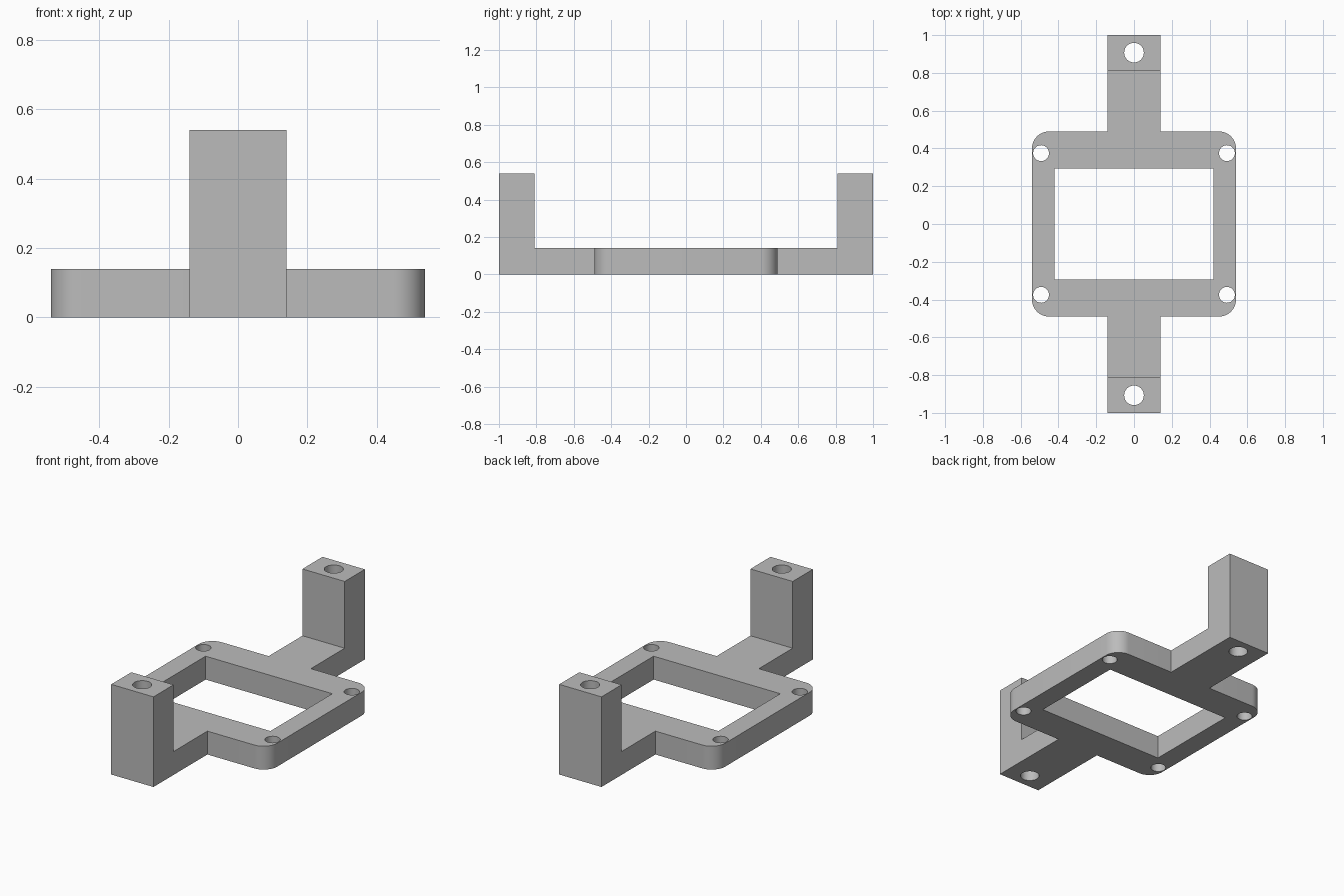
import bpy
import bmesh
from math import radians, cos, sin
from mathutils import Matrix, Vector

if "Cube" in bpy.data.objects:
    bpy.data.objects.remove(bpy.data.objects["Cube"], do_unlink=True)

# Main dimensions
FRAME_X, FRAME_Y, CORNER = 0.54, 0.49, 0.09
ARM_X, ARM_END, POST_START = 0.14, 1.0, 0.81
PLATE_H, POST_H = 0.14, 0.54

grey = bpy.data.materials.new("plain grey")
grey.use_nodes = True
colour = (0.5, 0.5, 0.5, 1)
grey.diffuse_color = colour
grey.node_tree.nodes["Principled BSDF"].inputs["Base Color"].default_value = colour


def make_object(name, bm):
    bmesh.ops.recalc_face_normals(bm, faces=bm.faces)
    mesh = bpy.data.meshes.new(name)
    bm.to_mesh(mesh)
    bm.free()
    mesh.materials.append(grey)
    obj = bpy.data.objects.new(name, mesh)
    bpy.context.collection.objects.link(obj)
    return obj


def quarter_outline():
    """One quarter of the plate, from the side round to the arm end."""
    steps = 12
    pts = []
    for i in range(steps + 1):
        a = radians(90 * i / steps)
        pts.append((FRAME_X - CORNER + CORNER * cos(a), FRAME_Y - CORNER + CORNER * sin(a)))
    return pts + [(ARM_X, FRAME_Y), (ARM_X, ARM_END)]


# Flat plate: rounded frame with an arm at front and back
quarter = quarter_outline()
half = quarter + [(-x, y) for x, y in reversed(quarter)]
outline = half + [(-x, -y) for x, y in half]
bm = bmesh.new()
base = bm.faces.new([bm.verts.new((x, y, 0)) for x, y in outline])
raised = bmesh.ops.extrude_face_region(bm, geom=[base], use_keep_orig=True)["geom"]
bmesh.ops.translate(bm, vec=(0, 0, PLATE_H),
                    verts=[g for g in raised if isinstance(g, bmesh.types.BMVert)])

# Upright posts: raise the outer end of each arm
for side in (-1, 1):
    bmesh.ops.bisect_plane(bm, geom=bm.verts[:] + bm.edges[:] + bm.faces[:],
                           plane_co=(0, side * POST_START, 0), plane_no=(0, 1, 0))
bmesh.ops.recalc_face_normals(bm, faces=bm.faces)
ends = [f for f in bm.faces if f.normal.z > 0.9
        and abs(f.calc_center_median().y) > POST_START]
raised = bmesh.ops.extrude_face_region(bm, geom=ends)["geom"]
bmesh.ops.translate(bm, vec=(0, 0, POST_H - PLATE_H),
                    verts=[g for g in raised if isinstance(g, bmesh.types.BMVert)])
bmesh.ops.dissolve_limit(bm, angle_limit=radians(1), verts=bm.verts, edges=bm.edges)
bracket = make_object("mounting_bracket", bm)

# Cutters: central opening, corner screw holes and post holes
cut = bmesh.new()
bmesh.ops.create_cube(cut, size=1, matrix=Matrix.Diagonal((0.84, 0.586, 2, 1)))
holes = [(x, y, 0.042) for x in (-0.492, 0.492) for y in (-0.375, 0.375)]
holes += [(0, y, 0.052) for y in (-0.907, 0.907)]
for x, y, r in holes:
    bmesh.ops.create_cone(cut, cap_ends=True, segments=40, radius1=r, radius2=r,
                          depth=2, matrix=Matrix.Translation(Vector((x, y, 0))))
cutter = make_object("hole_cutter", cut)
cutter.hide_render = True

boolean = bracket.modifiers.new("holes", "BOOLEAN")
boolean.operation = "DIFFERENCE"
boolean.solver = "EXACT"
boolean.object = cutter

bpy.ops.object.select_all(action="DESELECT")
bracket.select_set(True)
bpy.context.view_layer.objects.active = bracket
bpy.ops.object.modifier_apply(modifier=boolean.name)
bpy.data.objects.remove(cutter, do_unlink=True)
bpy.ops.object.shade_smooth_by_angle(angle=radians(30))
